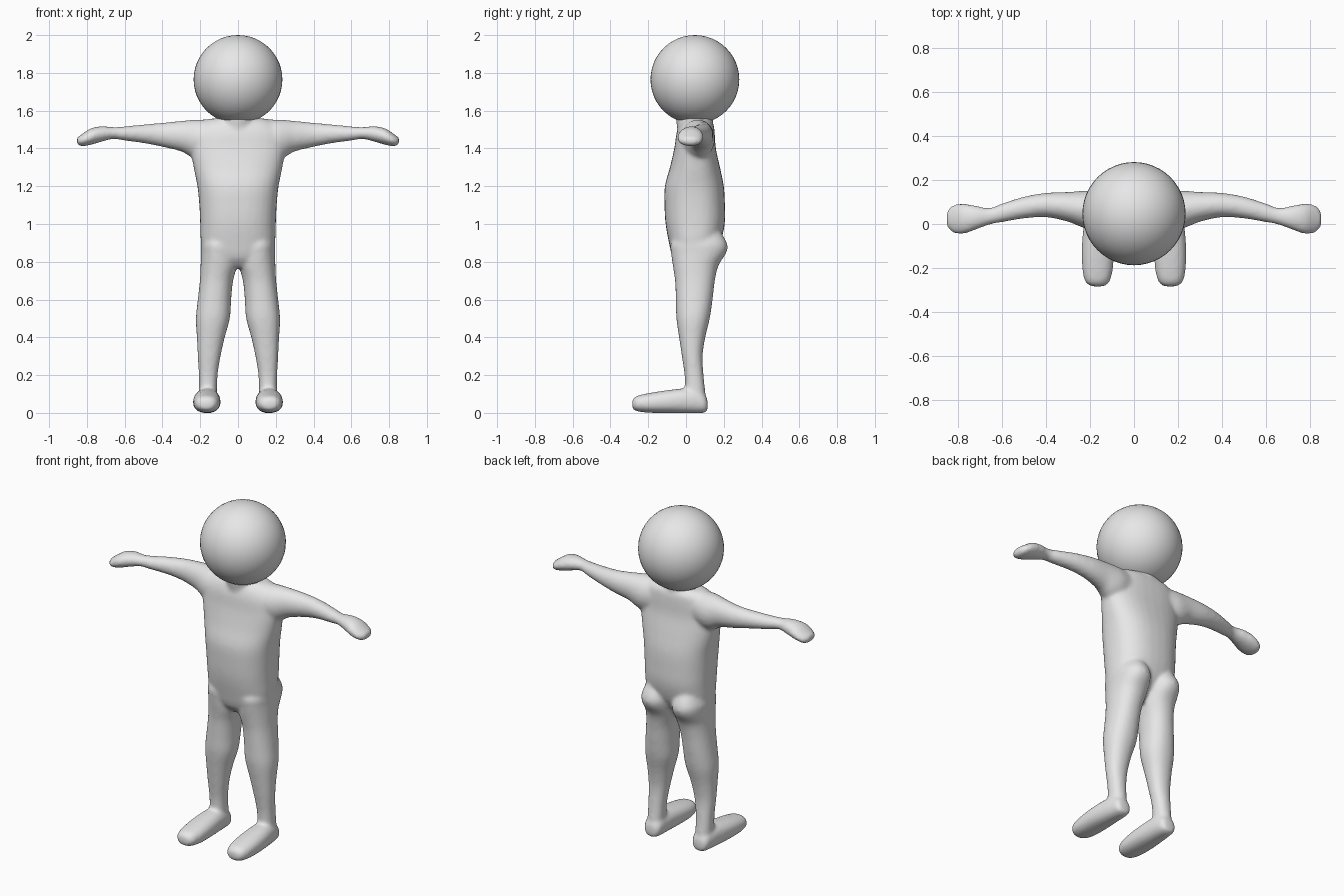
import bpy, bmesh, math
from mathutils import Vector

grey = bpy.data.materials.new("light grey")
grey.diffuse_color = (0.8, 0.8, 0.8, 1)


def catmull(rows, steps=4):
    """Smoothly subdivide a list of number rows."""
    out = []
    for i in range(len(rows) - 1):
        a, b = rows[max(i - 1, 0)], rows[i]
        c, d = rows[i + 1], rows[min(i + 2, len(rows) - 1)]
        for s in range(steps):
            t = s / steps
            out.append([0.5 * (2 * q + (r - p) * t + (2 * p - 5 * q + 4 * r - w) * t * t
                               + (3 * q - p - 3 * r + w) * t ** 3)
                        for p, q, r, w in zip(a, b, c, d)])
    return out + [list(rows[-1])]


def loft(bm, rows, axis, mirror=1, power=2.0, sides=32):
    """Rows: position on axis, then min/max of the two other axes in xyz order."""
    others = [i for i in range(3) if i != axis]
    rings = []
    for pos, u0, u1, v0, v1 in catmull(rows):
        ring = []
        for k in range(sides):
            a = 2 * math.pi * k / sides
            c, s = math.cos(a), math.sin(a)
            p = Vector((0, 0, 0))
            p[axis] = pos
            p[others[0]] = (u0 + u1) / 2 + (u1 - u0) / 2 * math.copysign(abs(c) ** (2 / power), c)
            p[others[1]] = (v0 + v1) / 2 + (v1 - v0) / 2 * math.copysign(abs(s) ** (2 / power), s)
            p.x *= mirror
            ring.append(bm.verts.new(p))
        rings.append(ring)
    faces = [bm.faces.new(rings[0][::-1]), bm.faces.new(rings[-1])]
    for r0, r1 in zip(rings, rings[1:]):
        for k in range(sides):
            n = (k + 1) % sides
            faces.append(bm.faces.new((r0[k], r0[n], r1[n], r1[k])))
    bmesh.ops.recalc_face_normals(bm, faces=faces)


torso = [(0.77, -0.10, 0.10, -0.03, 0.09), (0.82, -0.17, 0.17, -0.07, 0.13),
         (0.90, -0.196, 0.196, -0.09, 0.18), (1.0, -0.20, 0.20, -0.108, 0.205),
         (1.1, -0.205, 0.205, -0.114, 0.206), (1.2, -0.215, 0.215, -0.112, 0.20),
         (1.3, -0.235, 0.235, -0.085, 0.18), (1.4, -0.25, 0.25, -0.062, 0.158),
         (1.48, -0.24, 0.24, -0.05, 0.152), (1.53, -0.20, 0.20, -0.03, 0.145),
         (1.558, -0.15, 0.15, 0.0, 0.12)]
neck = [(1.45, -0.09, 0.09, -0.04, 0.14), (1.53, -0.09, 0.09, -0.05, 0.14),
        (1.60, -0.10, 0.10, -0.06, 0.15)]
leg = [(0.98, 0.04, 0.16, -0.03, 0.17), (0.90, 0.01, 0.195, -0.08, 0.217),
       (0.85, 0.006, 0.197, -0.08, 0.215), (0.78, 0.005, 0.198, -0.07, 0.172),
       (0.70, 0.026, 0.202, -0.058, 0.153), (0.60, 0.036, 0.213, -0.054, 0.141),
       (0.50, 0.043, 0.223, -0.051, 0.126), (0.40, 0.070, 0.218, -0.037, 0.102),
       (0.30, 0.092, 0.213, -0.022, 0.088), (0.20, 0.108, 0.208, -0.008, 0.093),
       (0.10, 0.112, 0.207, -0.005, 0.103), (0.04, 0.115, 0.205, 0.0, 0.10)]
foot = [(-0.285, 0.14, 0.19, 0.025, 0.065), (-0.265, 0.112, 0.222, 0.010, 0.088),
        (-0.20, 0.095, 0.236, 0.001, 0.104), (-0.10, 0.092, 0.238, -0.001, 0.120),
        (0.0, 0.098, 0.228, -0.002, 0.130), (0.07, 0.104, 0.216, -0.002, 0.12),
        (0.105, 0.115, 0.205, 0.003, 0.09), (0.115, 0.14, 0.18, 0.02, 0.06)]
arm = [(0.12, -0.02, 0.14, 1.36, 1.553), (0.20, -0.025, 0.152, 1.345, 1.553),
       (0.25, -0.010, 0.150, 1.355, 1.551), (0.30, 0.01, 0.146, 1.384, 1.546),
       (0.40, 0.031, 0.142, 1.408, 1.536), (0.50, 0.025, 0.125, 1.428, 1.527),
       (0.60, 0.008, 0.094, 1.441, 1.517), (0.66, -0.004, 0.073, 1.450, 1.513),
       (0.72, -0.026, 0.084, 1.436, 1.518), (0.78, -0.046, 0.093, 1.419, 1.506),
       (0.83, -0.038, 0.084, 1.411, 1.473), (0.853, -0.01, 0.055, 1.425, 1.458)]

# Body: overlapping limbs fused into one smooth skin
bm = bmesh.new()
loft(bm, torso, 2, power=2.4)
loft(bm, neck, 2)
for side in (1, -1):
    loft(bm, leg, 2, side, 2.2)
    loft(bm, foot, 1, side, 2.3)
    loft(bm, arm, 0, side)
mesh = bpy.data.meshes.new("body")
bm.to_mesh(mesh)
bm.free()
body = bpy.data.objects.new("body", mesh)
bpy.context.collection.objects.link(body)
mesh.materials.append(grey)
remesh = body.modifiers.new("fuse", 'REMESH')
remesh.mode = 'VOXEL'
remesh.voxel_size = 0.01
remesh.use_smooth_shade = True
smooth = body.modifiers.new("soften", 'SMOOTH')
smooth.factor = 0.5
smooth.iterations = 10

# Head: plain ball
bpy.ops.mesh.primitive_uv_sphere_add(segments=48, ring_count=24, radius=0.235,
                                     location=(0, 0.047, 1.765))
head = bpy.context.object
head.name = "head"
head.data.materials.append(grey)
bpy.ops.object.shade_smooth()
